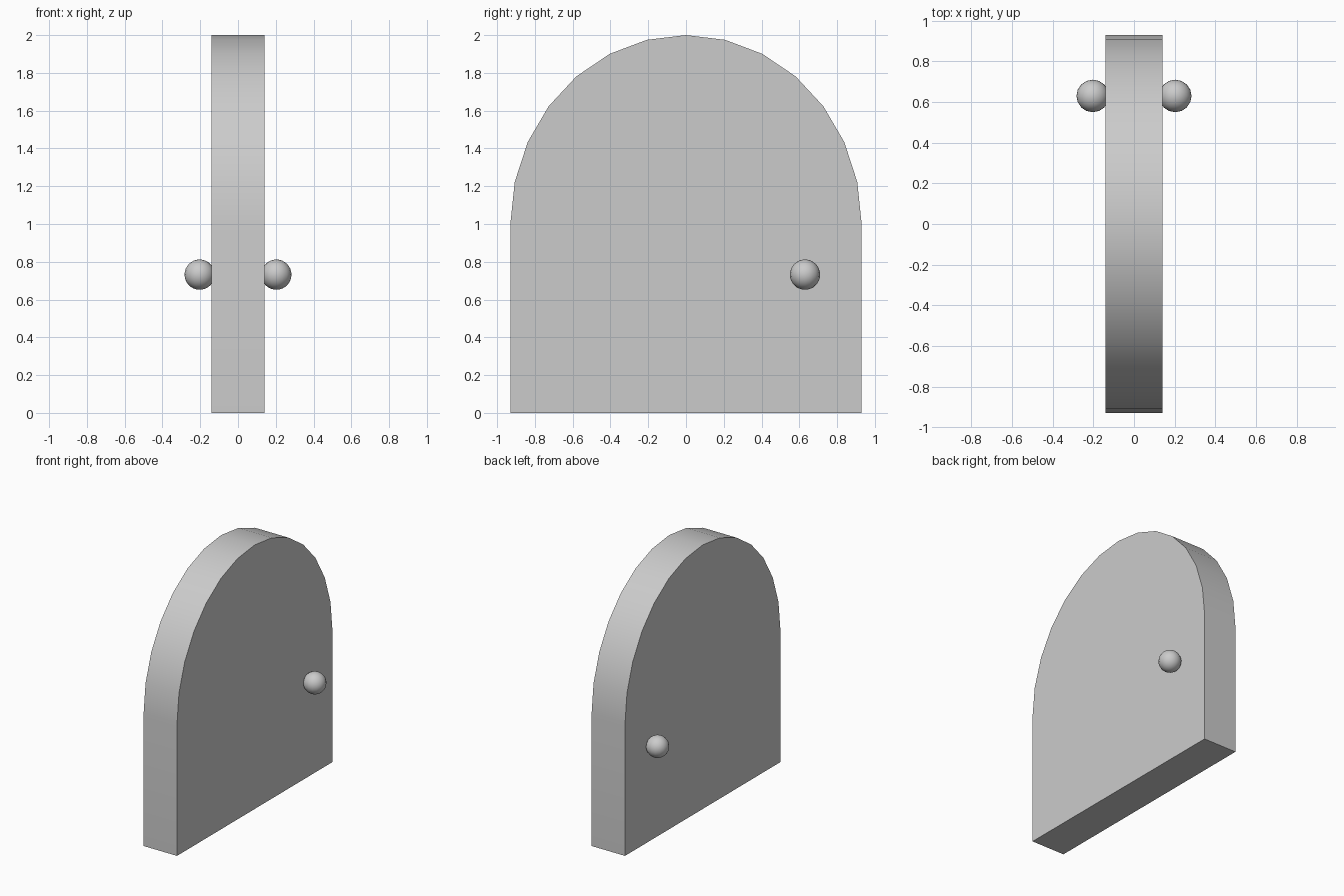
import bpy, bmesh, math

if "Cube" in bpy.data.objects:
    bpy.data.objects.remove(bpy.data.objects["Cube"])

HALF_T, HALF_W, SPRING, RISE, STEPS = 0.14, 0.93, 1.0, 1.0, 14


def smooth(obj):
    bpy.ops.object.select_all(action='DESELECT')
    obj.select_set(True)
    bpy.context.view_layer.objects.active = obj
    bpy.ops.object.shade_smooth_by_angle(angle=math.radians(30))


# Arched door panel: profile in the YZ plane, extruded along X
profile = [(-HALF_W, 0), (HALF_W, 0)]
for i in range(STEPS + 1):
    a = math.pi * i / STEPS
    profile.append((HALF_W * math.cos(a), SPRING + RISE * math.sin(a)))

bm = bmesh.new()
face = bm.faces.new([bm.verts.new((-HALF_T, y, z)) for y, z in profile])
ext = bmesh.ops.extrude_face_region(bm, geom=[face])
verts = [g for g in ext["geom"] if isinstance(g, bmesh.types.BMVert)]
bmesh.ops.translate(bm, verts=verts, vec=(2 * HALF_T, 0, 0))
bmesh.ops.recalc_face_normals(bm, faces=bm.faces)
mesh = bpy.data.meshes.new("door_panel")
bm.to_mesh(mesh)
bm.free()
panel = bpy.data.objects.new("door_panel", mesh)
bpy.context.collection.objects.link(panel)
smooth(panel)

# Round knob on each face
for side, name in ((-1, "knob_left"), (1, "knob_right")):
    bpy.ops.mesh.primitive_uv_sphere_add(segments=16, ring_count=16, radius=0.08,
                                         location=(side * 0.203, 0.63, 0.732))
    knob = bpy.context.object
    knob.name = name
    smooth(knob)
